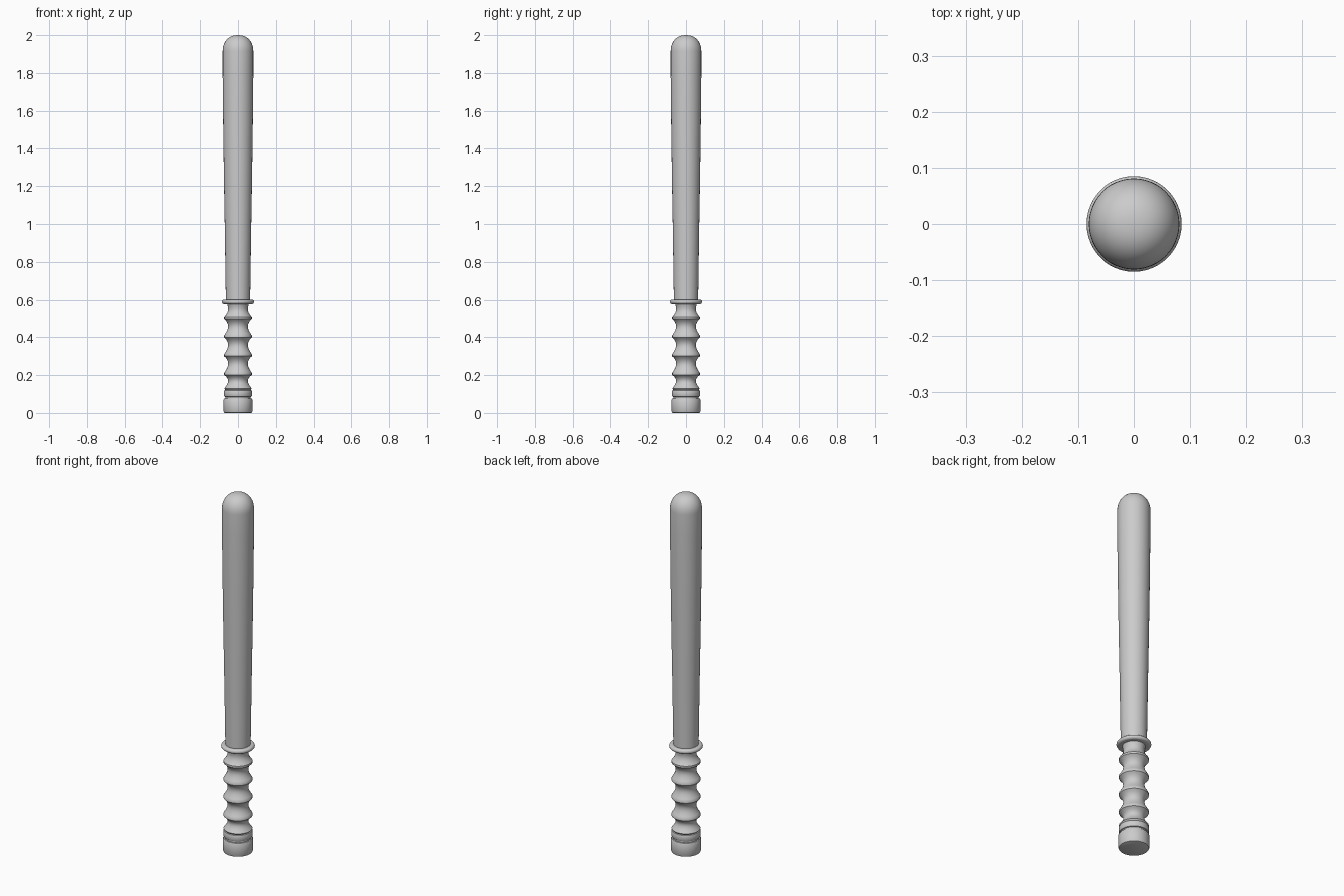
import bpy, bmesh, math

if "Cube" in bpy.data.objects:
    bpy.data.objects.remove(bpy.data.objects["Cube"])

SEGMENTS = 48


def lathe(name, profile, close=False):
    """Spin an (r, z) profile around the z axis."""
    bm = bmesh.new()
    verts = [bm.verts.new((r, 0, z)) for r, z in profile]
    edges = [bm.edges.new(p) for p in zip(verts, verts[1:])]
    if close:
        edges.append(bm.edges.new((verts[-1], verts[0])))
    bmesh.ops.spin(bm, geom=verts + edges, cent=(0, 0, 0), axis=(0, 0, 1),
                   angle=math.tau, steps=SEGMENTS, use_duplicate=False)
    bmesh.ops.remove_doubles(bm, verts=bm.verts, dist=0.0002)
    bmesh.ops.recalc_face_normals(bm, faces=bm.faces)
    mesh = bpy.data.meshes.new(name)
    bm.to_mesh(mesh)
    bm.free()
    obj = bpy.data.objects.new(name, mesh)
    bpy.context.collection.objects.link(obj)
    bpy.ops.object.select_all(action='DESELECT')
    obj.select_set(True)
    bpy.context.view_layer.objects.active = obj
    bpy.ops.object.shade_smooth_by_angle(angle=math.radians(35))
    return obj


# Tapered shaft with a rounded tip
shaft = [(0.064, 0.595), (0.067, 0.8), (0.07, 1.0), (0.0735, 1.2),
         (0.0765, 1.4), (0.079, 1.6), (0.081, 1.8)]
for i in range(11):
    a = math.pi / 2 * i / 10
    shaft.append((0.081 * math.cos(a) ** 0.85 if i < 10 else 0,
                  1.915 + 0.085 * math.sin(a)))
lathe("shaft", shaft)

# Guard ring with a rounded rim
rim = [(0.0725 + 0.0125 * math.cos(t), 0.589 + 0.012 * math.sin(t))
       for t in [math.pi * (i / 8 - 0.5) for i in range(9)]]
lathe("guard_ring", [(0.05, 0.577)] + rim + [(0.06, 0.601)])

# Grip: scalloped waists between flared ridges
ridges = [0.592, 0.503, 0.405, 0.306, 0.207, 0.125]
grip = []
for top, bottom in zip(ridges, ridges[1:]):
    r_top = 0.06 if top == ridges[0] else 0.073
    for i in range(11):
        t = i / 10
        waist = math.sin(math.pi * t ** 0.85)
        r = r_top + (0.073 - r_top) * t
        grip.append((r - (r - 0.052) * waist, top - 0.006 - (top - bottom - 0.01) * t))
grip.append((0.066, 0.12))
lathe("grip", grip)

# Narrow band and end cap, separated by grooves
lathe("pommel", [(0.066, 0.121), (0.072, 0.119), (0.074, 0.115), (0.074, 0.091),
                 (0.072, 0.087), (0.067, 0.085), (0.067, 0.077), (0.073, 0.076),
                 (0.076, 0.071), (0.076, 0.008), (0.073, 0.002), (0.069, 0), (0, 0)])
